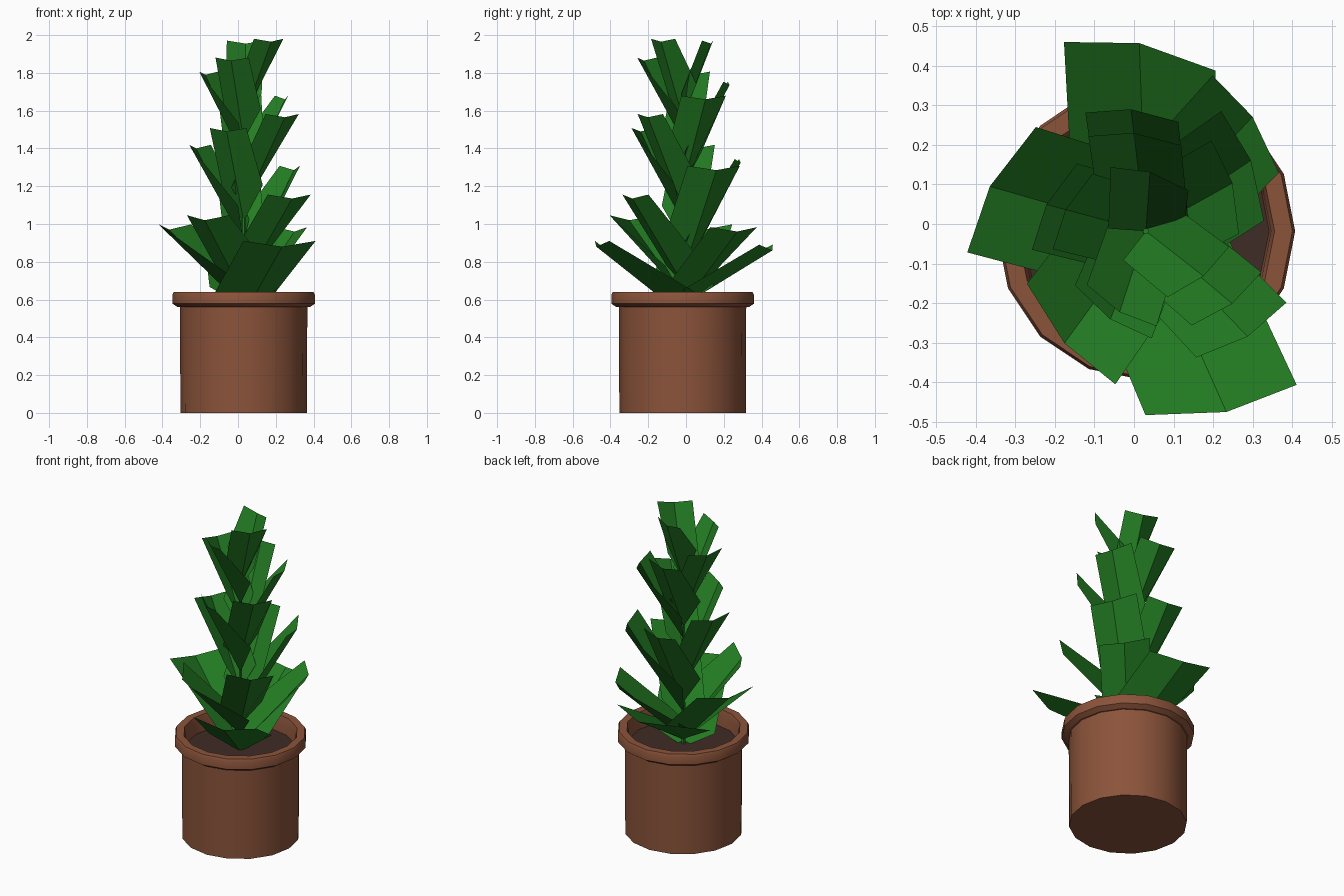
import bpy, bmesh, math
from mathutils import Vector

if "Cube" in bpy.data.objects:
    bpy.data.objects.remove(bpy.data.objects["Cube"])

CX, CY = 0.03, -0.018      # axis of pot and plant
SIDES = 16


def material(name, rgb):
    m = bpy.data.materials.new(name)
    m.diffuse_color = (*rgb, 1)
    m.use_nodes = True
    m.node_tree.nodes["Principled BSDF"].inputs["Base Color"].default_value = m.diffuse_color
    return m


def make(name, verts, faces, mat, smooth=False):
    me = bpy.data.meshes.new(name)
    me.from_pydata(verts, [], faces)
    me.materials.append(mat)
    ob = bpy.data.objects.new(name, me)
    bpy.context.collection.objects.link(ob)
    if smooth:
        bpy.context.view_layer.objects.active = ob
        ob.select_set(True)
        bpy.ops.object.shade_smooth_by_angle(angle=math.radians(30))
        ob.select_set(False)
    return ob


def lathe(name, profile, mat, n=SIDES, cap_top=False):
    """Spin an (r, z) profile round the plant axis, capping the bottom."""
    verts, faces = [], []
    for r, z in profile:
        for i in range(n):
            a = 2 * math.pi * i / n
            verts.append((CX + r * math.cos(a), CY + r * math.sin(a), z))
    for k in range(len(profile) - 1):
        for i in range(n):
            j = (i + 1) % n
            faces.append((k * n + i, k * n + j, (k + 1) * n + j, (k + 1) * n + i))
    faces.append(tuple(reversed(range(n))))
    if cap_top:
        top = (len(profile) - 1) * n
        faces.append(tuple(range(top, top + n)))
    return make(name, verts, faces, mat, True)


terracotta = material("terracotta", (0.26, 0.088, 0.043))
earth = material("earth", (0.05, 0.025, 0.02))
green = material("leaf_green", (0.017, 0.205, 0.017))

# Pot with rim and hollow top
lathe("pot", [(0.335, 0), (0.337, 0.56), (0.35, 0.56), (0.377, 0.578),
              (0.377, 0.625), (0.37, 0.64), (0.325, 0.64), (0.316, 0.61),
              (0.310, 0.52)], terracotta)

# Soil disc
lathe("soil", [(0.312, 0.52), (0.312, 0.54)], earth, cap_top=True)

# Thin stem
lathe("stem", [(0.012, 0.54), (0.008, 1.60)], green, n=6, cap_top=True)

# Leaves: azimuth, tip reach, tip height, half width, rise from stem to tip
leaves = [
    (92, 0.475, 0.86, 0.19, 0.25),
    (294, 0.50, 0.88, 0.19, 0.32),
    (47, 0.395, 0.96, 0.145, 0.36),
    (164, 0.41, 0.97, 0.176, 0.37),
    (234, 0.35, 1.02, 0.165, 0.36),
    (314, 0.37, 1.135, 0.13, 0.42),
    (34, 0.32, 1.285, 0.145, 0.52),
    (97, 0.31, 1.325, 0.115, 0.50),
    (165, 0.26, 1.40, 0.12, 0.47),
    (248, 0.24, 1.49, 0.115, 0.45),
    (320, 0.285, 1.565, 0.108, 0.45),
    (29, 0.25, 1.66, 0.12, 0.44),
    (97, 0.25, 1.735, 0.115, 0.44),
    (165, 0.21, 1.79, 0.105, 0.42),
    (252, 0.215, 1.865, 0.10, 0.40),
    (322, 0.185, 1.965, 0.098, 0.38),
    (86, 0.15, 1.955, 0.10, 0.38),
]

for n, (az, reach, z, w, rise) in enumerate(leaves, 1):
    a = math.radians(az)
    out = Vector((math.cos(a), math.sin(a), 0))
    side = Vector((-math.sin(a), math.cos(a), 0))
    up = Vector((0, 0, w))
    base = Vector((CX, CY, z - rise))
    tip = base + out * reach + Vector((0, 0, rise))
    steep = rise / reach
    verts = []
    # strip folded along a central crease, deeper at the stem, with slanted ends
    for s, back, fold in ((-1, 0.40 * w, 0.45 * steep), (0, 0, -0.22),
                          (1, -0.05 * w, 0.85 * steep - 0.15)):
        verts.append(base + side * (s * w * 0.95) + up * fold)
        verts.append(tip + side * (s * w) - out * back + up * (0.16 * abs(s)))
    make(f"leaf_{n:02d}", verts, [(0, 2, 3, 1), (2, 4, 5, 3)], green)
